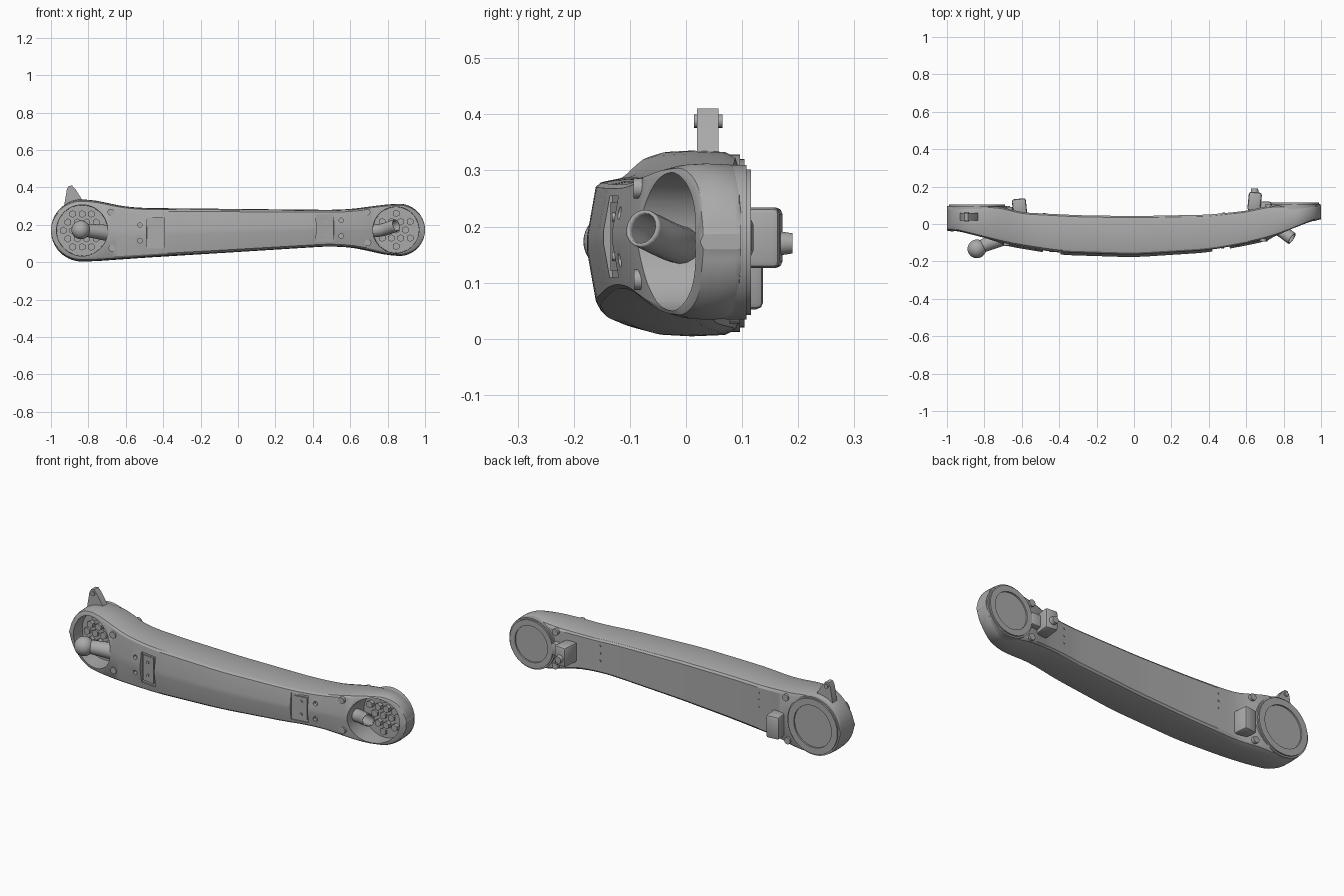
import bpy, bmesh, math
from mathutils import Vector

cube = bpy.data.objects.get("Cube")
if cube:
    bpy.data.objects.remove(cube, do_unlink=True)

grey = bpy.data.materials.new("plain grey")
grey.use_nodes = True
grey.diffuse_color = (0.4, 0.4, 0.4, 1)
grey.node_tree.nodes["Principled BSDF"].inputs["Base Color"].default_value = (0.4, 0.4, 0.4, 1)


def activate(ob):
    bpy.ops.object.select_all(action='DESELECT')
    ob.select_set(True)
    bpy.context.view_layer.objects.active = ob


def smooth(ob, angle=30):
    activate(ob)
    bpy.ops.object.shade_smooth_by_angle(angle=math.radians(angle))


def finish(bm, name):
    bmesh.ops.recalc_face_normals(bm, faces=bm.faces)
    me = bpy.data.meshes.new(name)
    bm.to_mesh(me)
    bm.free()
    me.materials.append(grey)
    ob = bpy.data.objects.new(name, me)
    bpy.context.collection.objects.link(ob)
    smooth(ob)
    return ob


def rod(name, p, q, r1, r2=None, sides=32):
    p, q = Vector(p), Vector(q)
    bm = bmesh.new()
    bmesh.ops.create_cone(bm, cap_ends=True, segments=sides, radius1=r1,
                          radius2=r1 if r2 is None else r2, depth=(q - p).length)
    ob = finish(bm, name)
    ob.rotation_euler = (q - p).to_track_quat('Z', 'Y').to_euler()
    ob.location = (p + q) / 2
    return ob


def box(name, centre, size, turn=0, bevel=0):
    bm = bmesh.new()
    bmesh.ops.create_cube(bm, size=1)
    bmesh.ops.scale(bm, vec=size, verts=bm.verts)
    if bevel:
        bmesh.ops.bevel(bm, geom=bm.edges[:], offset=bevel, segments=2, affect='EDGES', profile=0.5)
    ob = finish(bm, name)
    ob.location = centre
    ob.rotation_euler.z = turn
    return ob


def cut(target, cutter):
    mod = target.modifiers.new("cut", 'BOOLEAN')
    mod.operation = 'DIFFERENCE'
    mod.solver = 'EXACT'
    mod.object = cutter
    cutter.hide_render = True
    activate(target)
    bpy.ops.object.modifier_apply(modifier=mod.name)
    bpy.data.objects.remove(cutter, do_unlink=True)


def curve_at(points, x, soft=0.04):
    """Piecewise-linear profile, softened by averaging neighbours."""
    def line(t):
        t = min(max(t, points[0][0]), points[-1][0])
        for (a, u), (b, v) in zip(points, points[1:]):
            if t <= b:
                return u + (v - u) * (t - a) / (b - a)
        return points[-1][1]
    return sum(line(x + soft * k / 3) for k in range(-3, 4)) / 7


# Housing profiles along its length
FRONT = [(-1, -.03), (-.83, -.077), (-.7, -.115), (-.4, -.165), (0, -.178),
         (.4, -.152), (.6, -.115), (.72, -.09), (.86, -.03), (1, .035)]
BACK = [(-1, .095), (-.72, .095), (-.6, .062), (-.3, .047), (0, .042),
        (.4, .05), (.6, .07), (.72, .098), (1, .098)]
TOP = [(-.84, .336), (-.77, .333), (-.7, .317), (-.6, .297), (-.5, .29),
       (.5, .28), (.6, .284), (.7, .297), (.8, .31), (.87, .313)]
BOTTOM = [(-.84, .004), (-.77, .005), (-.5, .024), (0, .055), (.48, .085),
          (.6, .08), (.7, .06), (.8, .037), (.87, .034)]
LX, LZ, LR = -.834, .17, .166
RX, RZ, RR = .86, .173, .14


def section(x):
    top, low = curve_at(TOP, x), curve_at(BOTTOM, x)
    if x < LX:
        h = math.sqrt(max(LR ** 2 - (x - LX) ** 2, .0002))
        top, low = LZ + h, LZ - h
    if x > RX:
        h = math.sqrt(max(RR ** 2 - (x - RX) ** 2, .0002))
        top, low = RZ + h, RZ - h
    f, b = curve_at(FRONT, x, .07), curve_at(BACK, x)
    mid, h = (top + low) / 2, (top - low) / 2
    d = b - f
    upper = [(f, .12), (f + .07 * d, .87), (f + .11 * d, .94), (f + .24 * d, .985),
             (f + .5 * d, 1), (b - .15 * d, .985), (b - .04 * d, .93), (b, .84)]
    ring = upper + [(y, -k) for y, k in reversed(upper)]
    return [(x, y, mid + k * h) for y, k in ring]


# Housing
steps = 14
xs = [LX - LR * math.cos(i * math.pi / 2 / steps) for i in range(steps)]
xs += [LX + (RX - LX) * i / 44 for i in range(45)]
xs += [RX + RR * math.sin(i * math.pi / 2 / steps) for i in range(1, steps + 1)]
bm = bmesh.new()
rings = [[bm.verts.new(p) for p in section(x)] for x in xs]
for a, b in zip(rings, rings[1:]):
    for i in range(len(a)):
        j = (i + 1) % len(a)
        bm.faces.new((a[i], a[j], b[j], b[i]))
bm.faces.new(rings[0])
bm.faces.new(rings[-1])
housing = finish(bm, "housing")

# Round sockets in both ends, shallow pockets and screw holes on the front
ENDS = [("right", LX, LZ, .135, .035), ("left", .845, RZ, .122, .058)]
for side, x, z, r, floor in ENDS:
    cut(housing, rod("socket_cutter", (x, floor, z), (x, -.4, z), r, r * 1.06, 48))
POCKETS = [("right", -.445, -.139, .157, .165, -.12, -1),
           ("left", .472, -.122, .182, .145, .18, 1)]
for side, x, y, z, tall, turn, s in POCKETS:
    cut(housing, box("pocket_cutter", (x, y - .05, z), (.095, .1, tall), turn))
    for k in (-.042, .042):
        hx = x + s * .08
        cut(housing, rod("hole_cutter", (hx, y + .02, z + k), (hx, -.3, z + k), .012, sides=12))
smooth(housing)

# Pocket fittings
for side, x, y, z, tall, turn, s in POCKETS:
    box(side + "_pocket_plate", (x - s * .004, y - .002, z), (.07, .008, tall * .85), turn)
    for k in (-.035, .035):
        rod(side + "_pocket_screw", (x, y, z + k), (x, y - .01, z + k), .008, sides=12)

# Clips on the shoulders of the sockets
for x, z in [(-.68, .268), (-.675, .075), (.69, .268), (.695, .105)]:
    y = curve_at(FRONT, x)
    rod("shoulder_clip", (x, y + .03, z), (x, y + .002, z), .018, sides=16)

# Hexagonal studs on the socket floors
for side, x, z, r, floor in ENDS:
    for row in range(-2, 3):
        for col in range(-3, 4):
            dx, dz = (col + row % 2 / 2) * .05, row * .044
            if math.hypot(dx, dz) < r - .024:
                high = .012 + .008 * ((row + 2 * col) % 2)
                rod(side + "_socket_stud", (x + dx, floor + .004, z + dz),
                    (x + dx, floor - high, z + dz), .02, sides=6)

# Ball-ended peg
rod("peg_stem", (-.67, -.06, .153), (-.84, -.13, .175), .045, .033)
bm = bmesh.new()
bmesh.ops.create_uvsphere(bm, u_segments=32, v_segments=16, radius=.05)
finish(bm, "peg_ball").location = (-.84, -.133, .173)

# Bent open spout
cu = bpy.data.curves.new("spout", 'CURVE')
cu.dimensions = '3D'
cu.bevel_depth = .034
cu.bevel_resolution = 6
sp = cu.splines.new('BEZIER')
path = [(.685, .0, .165), (.765, -.025, .172), (.845, -.078, .197)]
sp.bezier_points.add(len(path) - 1)
for pt, co in zip(sp.bezier_points, path):
    pt.co = co
    pt.handle_left_type = pt.handle_right_type = 'AUTO'
cu.materials.append(grey)
spout = bpy.data.objects.new("spout", cu)
bpy.context.collection.objects.link(spout)
activate(spout)
bpy.ops.object.convert(target='MESH')
spout = bpy.context.view_layer.objects.active
shell = spout.modifiers.new("wall", 'SOLIDIFY')
shell.thickness = .006
smooth(spout)

# Stepped round covers on the back
for side, x, z, r, y in [("right", -.84, .17, .15, .104), ("left", .858, .172, .13, .116)]:
    cover = rod(side + "_back_cover", (x, .07, z), (x, y, z), r, sides=64)
    cut(cover, rod("cover_cutter", (x, y - .008, z), (x, y + .1, z), r * .76, sides=64))
    smooth(cover)
    rod(side + "_cover_rim", (x, .07, z), (x, y - .008, z), r + .008, sides=64)

# Blocks and bolts on the back
box("right_back_block", (-.612, .09, .115), (.075, .09, .125), .1, .012)
box("left_back_block", (.645, .12, .18), (.07, .1, .108), -.1, .012)
box("left_block_foot", (.69, .09, .18), (.09, .06, .07), 0, .012)
rod("left_block_tip", (.645, .15, .17), (.645, .19, .17), .024, .018)
for x, z in [(-.68, .045), (-.665, .275), (.72, .27), (.72, .085)]:
    y = curve_at(BACK, x)
    rod("back_bolt", (x, y - .03, z), (x, y + .012, z), .018, sides=16)
for x in (-.48, .48):
    y = curve_at(BACK, x)
    for k in (-.04, 0, .04):
        rod("back_pin", (x, y - .01, .2 + k), (x, y + .003, .2 + k), .006, sides=10)

# Lug on top of the larger end
bm = bmesh.new()
outline = [(-.93, .3), (-.915, .39), (-.905, .408), (-.887, .41), (-.87, .392), (-.84, .345), (-.82, .31)]
face = bm.faces.new([bm.verts.new((x, .02, z)) for x, z in outline])
ext = bmesh.ops.extrude_face_region(bm, geom=[face])
bmesh.ops.translate(bm, vec=(0, .038, 0), verts=[v for v in ext["geom"] if isinstance(v, bmesh.types.BMVert)])
finish(bm, "top_lug")
rod("lug_boss", (-.893, .014, .388), (-.893, .065, .388), .012, sides=16)
